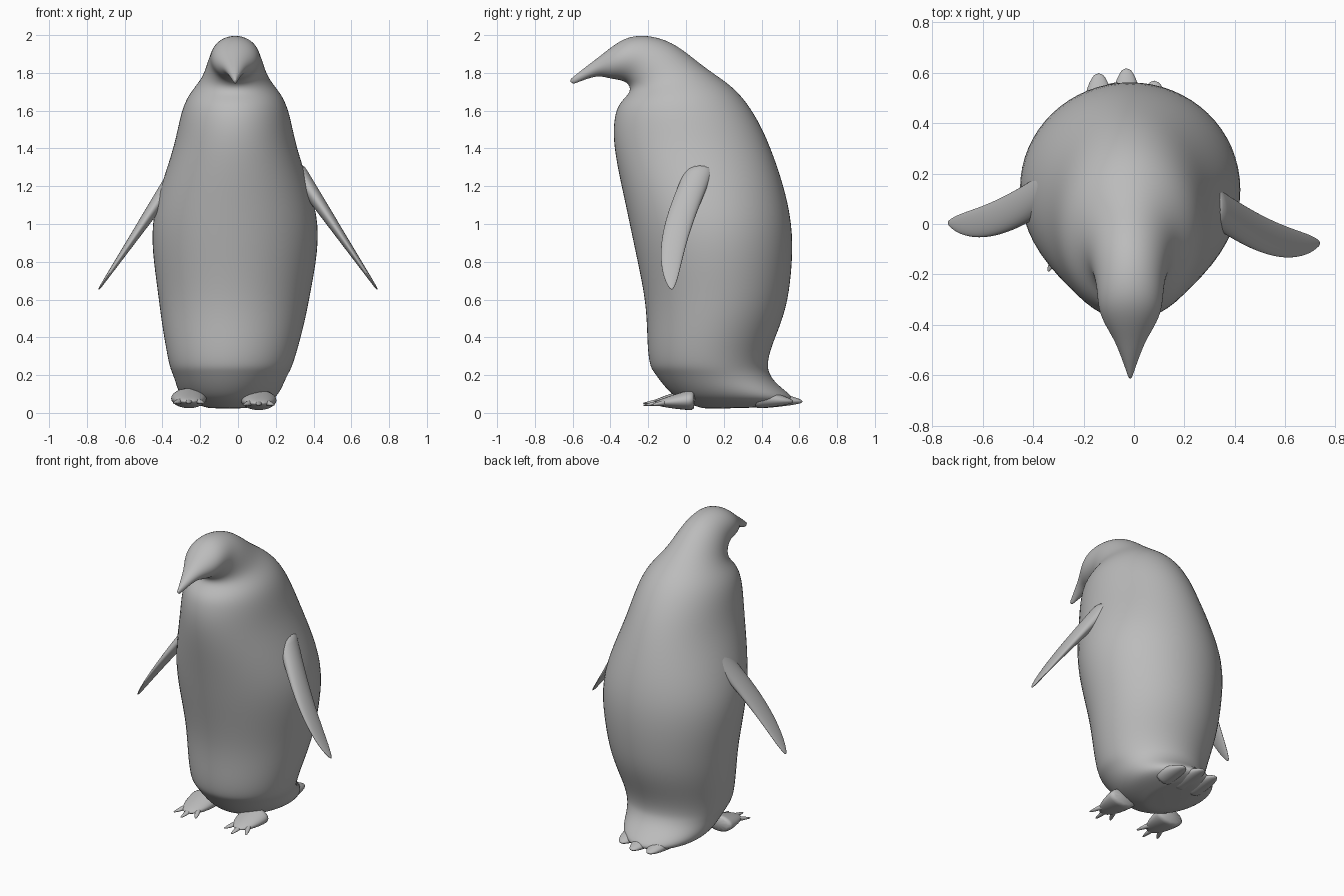
import bpy, bmesh, math
from mathutils import Vector

if "Cube" in bpy.data.objects:
    bpy.data.objects.remove(bpy.data.objects["Cube"])

COLOUR = (0.5, 0.5, 0.5, 1)
grey = bpy.data.materials.new("plain grey")
grey.use_nodes = True
grey.diffuse_color = COLOUR
grey.node_tree.nodes["Principled BSDF"].inputs["Base Color"].default_value = COLOUR


def loft(name, rings, sides):
    """Skin a row of elliptical rings, each given as (centre, half axis, half axis)."""
    bm = bmesh.new()
    rows = []
    for centre, across, along in rings:
        angles = [math.tau * i / sides for i in range(sides)]
        rows.append([bm.verts.new(centre + across * math.cos(a) + along * math.sin(a))
                     for a in angles])
    for lower, upper in zip(rows, rows[1:]):
        for i in range(sides):
            j = (i + 1) % sides
            bm.faces.new((lower[i], lower[j], upper[j], upper[i]))
    bm.faces.new(reversed(rows[0]))
    bm.faces.new(rows[-1])
    bmesh.ops.recalc_face_normals(bm, faces=bm.faces)
    for face in bm.faces:
        face.smooth = True
    mesh = bpy.data.meshes.new(name)
    bm.to_mesh(mesh)
    bm.free()
    mesh.materials.append(grey)
    obj = bpy.data.objects.new(name, mesh)
    bpy.context.collection.objects.link(obj)
    smooth = obj.modifiers.new("smooth", "SUBSURF")
    smooth.levels = smooth.render_levels = 1


def spline(keys, steps):
    """Pass a smooth curve through the key vectors."""
    padded = [keys[0]] + keys + [keys[-1]]
    points = []
    for before, start, end, after in zip(padded, padded[1:], padded[2:], padded[3:]):
        leave, arrive = (end - before) / 2, (after - start) / 2
        for k in range(steps):
            t = k / steps
            ease = t * t * (3 - 2 * t)
            points.append(start.lerp(end, ease) + leave * (t * (1 - t) ** 2)
                          - arrive * (t * t * (1 - t)))
    return points + [keys[-1]]


def body_ring(key):
    """Span a ring between its front point and its back point."""
    front_y, front_z, back_y, back_z, half_width = key
    front = Vector((0, front_y, front_z))
    back = Vector((0, back_y, back_z))
    centre = (front + back) / 2
    # The stance leans slightly to the right near the ground
    centre.x = -0.015 - 0.04 * max(0, 1 - centre.z)  ** 2
    return centre, Vector((half_width, 0, 0)), (back - front) / 2


# Body, head and beak in one sweep: front y, front z, back y, back z, half width
body_keys = [Vector(key) for key in (
    (.1, .02, .45, .03, .1),
    (-.05, .08, .57, .07, .24),
    (-.16, .2, .46, .18, .3),
    (-.2, .3, .44, .3, .34),
    (-.22, .6, .54, .6, .4),
    (-.3, 1, .56, 1, .44),
    (-.38, 1.4, .45, 1.4, .33),
    (-.37, 1.6, .3, 1.67, .27),
    (-.3, 1.7, .1, 1.83, .18),
    (-.32, 1.75, -.1, 1.97, .14),
    (-.4, 1.77, -.3, 1.99, .12),
    (-.48, 1.78, -.48, 1.87, .055),
    (-.6, 1.74, -.62, 1.76, .006),
)]
loft("body", [body_ring(key) for key in spline(body_keys, 4)], 32)


def flipper(name, side, shift):
    """A thin swept blade hanging outward from the shoulder."""
    shoulder = Vector((side * 0.3, shift + 0.08, 1.3))
    tip = Vector((side * 0.74, shift + 0.08, 0.65))
    outward = Vector((side * 0.83, 0, 0.56))
    rings = []
    steps = 14
    for k in range(steps + 1):
        t = k / steps
        centre = shoulder.lerp(tip, t)
        centre.y -= 0.16 * math.sin(1.8 * t)
        chord = 0.08 * (1 - 0.98 * t ** 3) ** 0.6
        thickness = 0.05 - 0.045 * t
        rings.append((centre, Vector((0, chord, 0)), outward * thickness))
    loft(name, rings, 16)


flipper("left_flipper", 1, 0)
flipper("right_flipper", -1, 0.08)


def limb(name, start, end, width, height):
    """A flattened limb that rounds off toward its end."""
    start, end = Vector(start), Vector(end)
    rings = []
    steps = 6
    for k in range(steps + 1):
        t = k / steps
        fade = math.sqrt(1 - 0.95 * t ** 2)
        rings.append((start.lerp(end, t), Vector((width * fade, 0, 0)),
                      Vector((0, 0, height * fade * (1 - t / 2)))))
    loft(name, rings, 12)


# Feet with three spread toes each
for label, x, z in (("left", 0.11, 0.05), ("right", -0.26, 0.06)):
    limb(label + "_foot", (x, 0.05, z + 0.02), (x, -0.17, z), 0.1, 0.06)
    for toe, spread in (("inner", -1), ("middle", 0), ("outer", 1)):
        reach = -0.23 + 0.04 * abs(spread)
        limb(f"{label}_{toe}_toe", (x + 0.03 * spread, -0.08, z + 0.01),
             (x + 0.08 * spread, reach, z - 0.01), 0.02, 0.02)

# Ragged tail feathers
for label, x, y in (("right", -0.14, 0.6), ("middle", -0.03, 0.62), ("left", 0.08, 0.57)):
    limb(label + "_tail_feather", (x, 0.36, 0.08), (x, y, 0.06), 0.07, 0.06)
